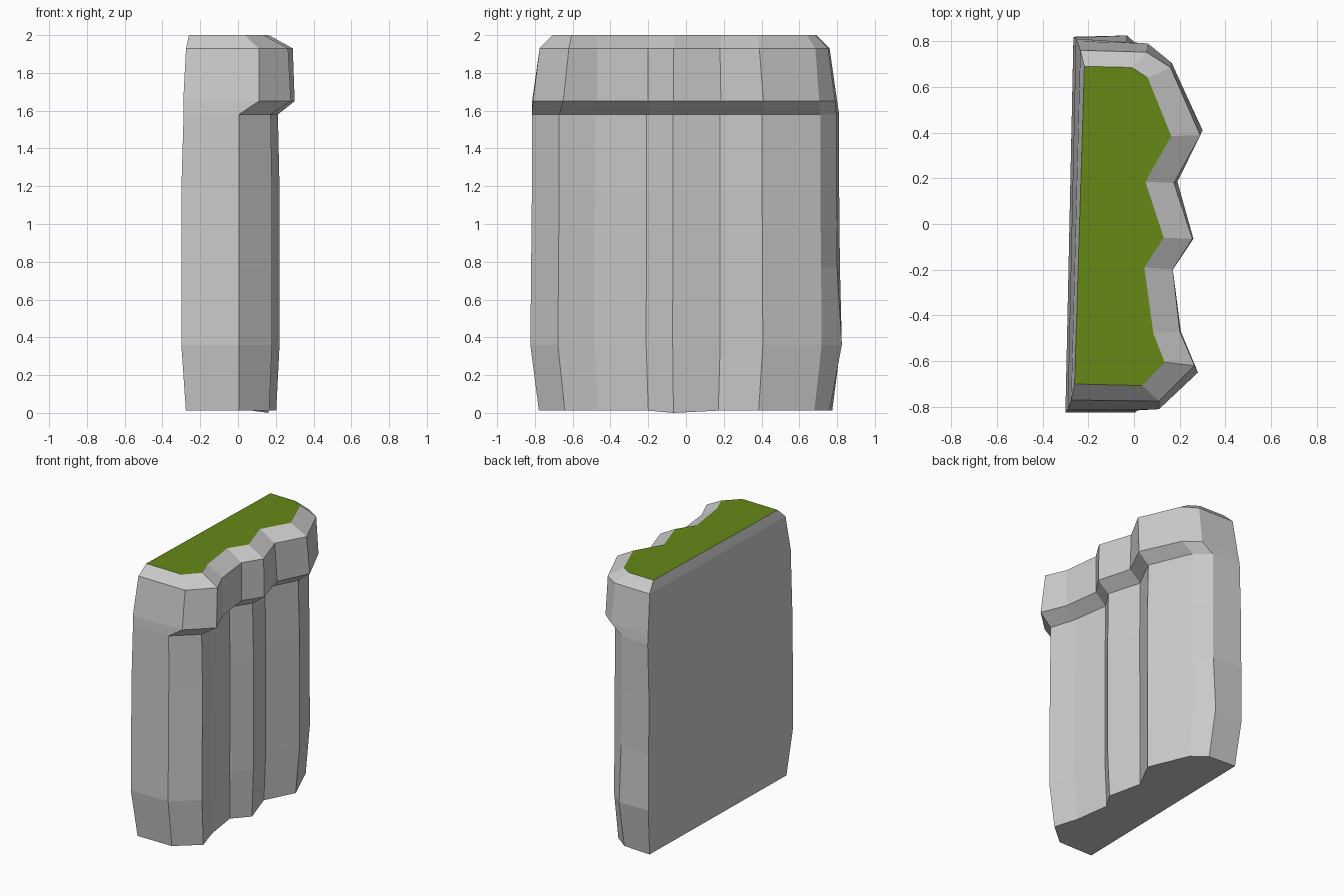
import bpy, bmesh

if "Cube" in bpy.data.objects:
    bpy.data.objects.remove(bpy.data.objects["Cube"])

# Plan-view outlines (x, y), running from the back corner round the craggy face
shaft = [(-.30, -.82), (.005, -.82), (.18, -.675), (.12, -.485), (.08, -.21), (.175, -.07),
         (.10, .18), (.22, .405), (.085, .715), (-.03, .80), (-.265, .815)]
lip = [(-.29, -.815), (.11, -.81), (.28, -.65), (.205, -.47), (.17, -.20), (.26, -.065),
       (.19, .185), (.30, .41), (.165, .705), (.06, .79), (-.25, .80)]
shoulder = [(-.275, -.77), (.11, -.775), (.265, -.62), (.20, -.47), (.17, -.20), (.255, -.065),
            (.175, .18), (.29, .388), (.16, .685), (.055, .752), (-.235, .76)]
crown = [(-.26, -.70), (.035, -.707), (.135, -.605), (.085, -.48), (.045, -.19), (.13, -.06),
         (.05, .185), (.163, .385), (.06, .64), (-.01, .685), (-.217, .69)]


def ring(outline, z, sx=1, sy=1):
    return [(x * sx, y * sy, z) for x, y in outline]


def make_object(name, bm):
    bmesh.ops.recalc_face_normals(bm, faces=bm.faces)
    mesh = bpy.data.meshes.new(name)
    bm.to_mesh(mesh)
    bm.free()
    obj = bpy.data.objects.new(name, mesh)
    bpy.context.collection.objects.link(obj)
    return obj


# Cliff rock: stacked rings with an overhanging lip
rings = [ring(shaft, .012, .92, .95), ring(shaft, .36, 1, 1.005), ring(shaft, .77),
         ring(shaft, 1.18, 1, .995), ring(shaft, 1.58, .96, .995),
         ring(lip, 1.65), ring(shoulder, 1.93), ring(crown, 2.0)]
rings[0][5] = (*rings[0][5][:2], 0)
rings[1][9] = (-.03, .825, .36)
bm = bmesh.new()
loops = [[bm.verts.new(p) for p in r] for r in rings]
for low, high in zip(loops, loops[1:]):
    for i in range(len(low)):
        j = (i + 1) % len(low)
        bm.faces.new((low[i], low[j], high[j], high[i]))
bm.faces.new(loops[0][::-1])
make_object("cliff_rock", bm)

# Grass top
bm = bmesh.new()
face = bm.faces.new([bm.verts.new(p) for p in rings[-1]])
face.normal_update()
grass = make_object("grass_top", bm)
if grass.data.polygons[0].normal.z < 0:
    grass.data.flip_normals()
green = bpy.data.materials.new("grass_green")
green.diffuse_color = (.13, .25, .008, 1)
green.use_nodes = True
green.node_tree.nodes["Principled BSDF"].inputs["Base Color"].default_value = green.diffuse_color
grass.data.materials.append(green)
